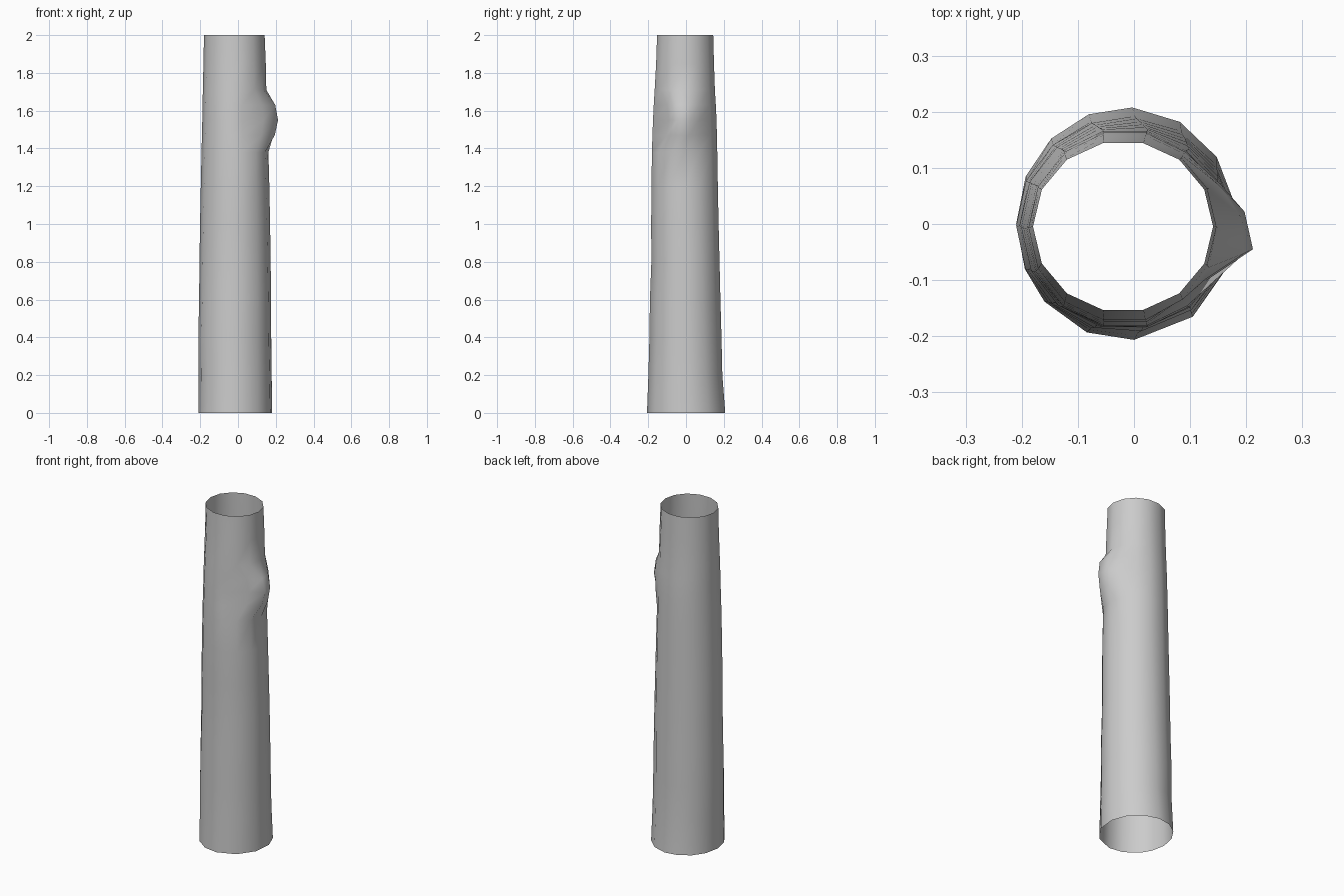
import bpy, bmesh, math

if "Cube" in bpy.data.objects:
    bpy.data.objects.remove(bpy.data.objects["Cube"])

# Height, left x, right x, front y, back y of each ring
RINGS = [
    (0.00, -.210, .183, -.207, .208), (0.20, -.208, .180, -.200, .193),
    (0.40, -.210, .177, -.195, .189), (0.60, -.206, .176, -.193, .184),
    (0.80, -.204, .173, -.186, .180), (1.00, -.201, .170, -.188, .176),
    (1.20, -.197, .166, -.187, .173), (1.38, -.193, .161, -.185, .170),
    (1.47, -.191, .159, -.182, .168), (1.55, -.189, .157, -.179, .166),
    (1.63, -.188, .154, -.175, .162), (1.71, -.186, .150, -.170, .157),
    (1.85, -.183, .147, -.162, .152), (2.00, -.180, .141, -.157, .148),
]
SIDES = 14
# Uneven spacing of the corners at the foot, in degrees
FOOT = [180, 156, 133, 110, 87, 61, 35, 9, -20, -53, -86, -111, -138, -157]
# Strength of the knot by height, and where its corners are pulled to
KNOT = {1.47: 0.75, 1.55: 1.0, 1.63: 0.8}
KNOT_TARGET = {6: (0.155, 0.07), 7: (0.197, 0.022), 8: (0.212, -0.045), 9: (0.135, -0.09)}


def ring_point(i, z, x0, x1, y0, y1):
    """Corner i of a ring, easing from uneven to even spacing going up."""
    t = min(z / 1.2, 1)
    a = math.radians(FOOT[i] * (1 - t) + (180 - 360 * i / SIDES) * t)
    x = (x0 + x1) / 2 + (x1 - x0) / 2 * math.cos(a)
    y = (y0 + y1) / 2 + (y1 - y0) / 2 * math.sin(a)
    if z in KNOT and i in KNOT_TARGET:
        k, (tx, ty) = KNOT[z], KNOT_TARGET[i]
        x, y = x + (tx - x) * k, y + (ty - y) * k
    return x, y, z


# Hollow trunk, open at both ends
bm = bmesh.new()
rings = [[bm.verts.new(ring_point(i, *r)) for i in range(SIDES)] for r in RINGS]
for low, high in zip(rings, rings[1:]):
    for i in range(SIDES):
        j = (i + 1) % SIDES
        bm.faces.new((low[j], low[i], high[i], high[j])).smooth = True
mesh = bpy.data.meshes.new("trunk")
bm.to_mesh(mesh)
bm.free()
trunk = bpy.data.objects.new("trunk", mesh)
bpy.context.collection.objects.link(trunk)

grey = bpy.data.materials.new("plain grey")
grey.diffuse_color = (0.6, 0.6, 0.6, 1)
grey.use_nodes = True
grey.node_tree.nodes["Principled BSDF"].inputs["Base Color"].default_value = grey.diffuse_color
mesh.materials.append(grey)
